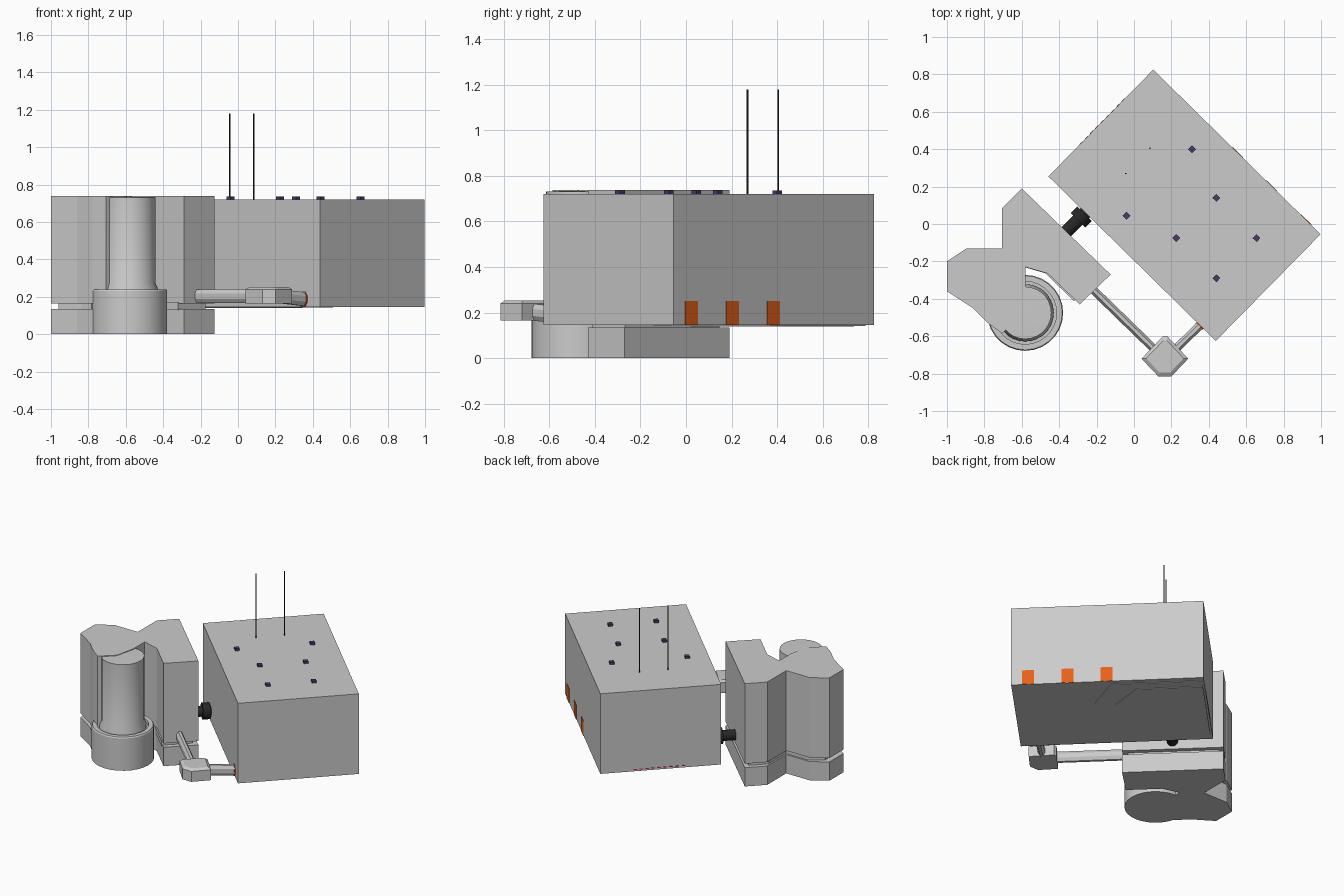
import bpy, bmesh, math
from mathutils import Vector, Matrix

if "Cube" in bpy.data.objects:
    bpy.data.objects.remove(bpy.data.objects["Cube"])

ANG = math.radians(-44.5)
U = Vector((math.cos(ANG), math.sin(ANG), 0))
V = Vector((-math.sin(ANG), math.cos(ANG), 0))
C = Vector((0.27, 0.10, 0))


def material(name, color):
    m = bpy.data.materials.new(name)
    m.diffuse_color = (*color, 1)
    m.use_nodes = True
    m.node_tree.nodes["Principled BSDF"].inputs["Base Color"].default_value = m.diffuse_color
    return m


ORANGE = material("orange", (0.80, 0.12, 0.01))
PURPLE = material("purple", (0.07, 0.04, 0.13))
BLACK = material("black", (0.02, 0.02, 0.02))
RED = material("red", (0.7, 0.02, 0.06))


def finish(name, bm, mat=None, smooth=False):
    bmesh.ops.recalc_face_normals(bm, faces=bm.faces)
    me = bpy.data.meshes.new(name)
    bm.to_mesh(me)
    bm.free()
    ob = bpy.data.objects.new(name, me)
    bpy.context.collection.objects.link(ob)
    if mat:
        me.materials.append(mat)
    if smooth:
        bpy.context.view_layer.objects.active = ob
        ob.select_set(True)
        bpy.ops.object.shade_smooth_by_angle(angle=math.radians(30))
        ob.select_set(False)
    return ob


def world(u, v, z=0):
    return C + U * u + V * v + Vector((0, 0, z))


def prism(name, pts, z0, z1, inset=1.0, mat=None):
    """Extruded outline; inset scales the top outline about its middle."""
    bm = bmesh.new()
    mid = sum((Vector(p[:2]) for p in pts), Vector((0, 0))) / len(pts)
    low = [bm.verts.new((p[0], p[1], z0)) for p in pts]
    top = [bm.verts.new((*(mid + (Vector(p[:2]) - mid) * inset), z1)) for p in pts]
    bm.faces.new(low)
    bm.faces.new(top)
    for i in range(len(pts)):
        j = (i + 1) % len(pts)
        bm.faces.new((low[i], low[j], top[j], top[i]))
    return finish(name, bm, mat)


def local_box(name, u, v, du, dv, z0, z1, mat=None):
    pts = [world(u + a * du / 2, v + b * dv / 2) for a, b in ((-1, -1), (1, -1), (1, 1), (-1, 1))]
    return prism(name, pts, z0, z1, mat=mat)


def tube(name, a, b, r, sides=16, mat=None, squash=1.0):
    """Cylinder between two points; squash scales its width against its height."""
    a, b = Vector(a), Vector(b)
    d = (b - a).normalized()
    side = d.cross(Vector((0, 0, 1)))
    side = side.normalized() if side.length > 0.01 else Vector((1, 0, 0))
    up = side.cross(d)
    rot = Matrix((side, up, d)).transposed().to_4x4()
    bm = bmesh.new()
    bmesh.ops.create_cone(bm, cap_ends=True, segments=sides, radius1=r, radius2=r, depth=(b - a).length)
    mtx = Matrix.Translation((a + b) / 2) @ rot @ Matrix.Diagonal((squash, 1, 1, 1))
    mtx = mtx @ Matrix.Rotation(math.pi / sides, 4, 'Z')
    bm.transform(mtx)
    return finish(name, bm, mat, sides > 8)


def lathe(name, profile, center, steps=28):
    bm = bmesh.new()
    vs = [bm.verts.new((r, 0, z)) for r, z in profile]
    es = [bm.edges.new(p) for p in zip(vs, vs[1:])]
    bmesh.ops.spin(bm, geom=vs + es, cent=(0, 0, 0), axis=(0, 0, 1), angle=2 * math.pi, steps=steps)
    bmesh.ops.remove_doubles(bm, verts=bm.verts, dist=1e-4)
    bm.transform(Matrix.Translation((*center, 0)))
    return finish(name, bm, smooth=True)


# Main housing, turned on the ground plane
local_box("housing", 0, 0, 1.255, 0.80, 0.145, 0.72)

# Stepped plates under the housing
for name, wide, tip, w, t, z in (("outer_under_plate", -0.02, 0.10, 0.36, 0.13, 0.142),
                                 ("inner_under_plate", -0.18, -0.03, 0.29, 0.10, 0.139)):
    outline = [(-0.615, -w), (wide, -w), (tip, -t), (tip, t), (wide, w), (-0.615, w)]
    prism(name, [world(u, v) for u, v in outline], z, 0.146)

# Orange vents along the lower long side
for i in range(3):
    local_box(f"vent_{i}", 0.004 + 0.2565 * i, 0.4, 0.078, 0.006, 0.146, 0.25, ORANGE)

# Red marks along the lower end face
for i in range(9):
    local_box(f"mark_{i}", -0.6275, -0.15 + 0.04 * i, 0.004, 0.022, 0.155, 0.161, RED)

# Purple roof studs and two thin antennas
for i, (x, y) in enumerate(((-0.04, 0.045), (0.31, 0.40), (0.225, -0.075),
                            (0.44, 0.14), (0.44, -0.29), (0.655, -0.075))):
    p = Vector((x, y, 0)) - C
    local_box(f"roof_stud_{i}", p.dot(U), p.dot(V), 0.03, 0.03, 0.72, 0.736, PURPLE)
for i, (x, y) in enumerate(((-0.045, 0.27), (0.085, 0.405))):
    tube(f"antenna_{i}", (x, y, 0.72), (x, y, 1.18), 0.004, 8, BLACK)

# Tower body in two layers with a recessed joint
BODY = [(-0.6, 0.19), (-0.705, 0.085), (-0.705, -0.13), (-0.895, -0.13), (-1.0, -0.20),
        (-1.0, -0.36), (-0.86, -0.45), (-0.78, -0.53), (-0.705, -0.585), (-0.61, -0.50),
        (-0.58, -0.36), (-0.58, -0.23), (-0.46, -0.265), (-0.29, -0.43), (-0.125, -0.27)]
MID = Vector((-0.60, -0.25))
prism("tower_base", BODY, 0, 0.135)
prism("tower_joint", [MID + (Vector(p) - MID) * 0.9 for p in BODY], 0.13, 0.17)
prism("tower_body", BODY, 0.163, 0.738)

# Round column rising from a grooved collar
lathe("column", [(0, 0), (0.203, 0), (0.203, 0.232), (0.198, 0.24), (0.168, 0.24), (0.168, 0.215),
                 (0.153, 0.215), (0.153, 0.245), (0.14, 0.275), (0.14, 0.732), (0, 0.735)],
      (-0.582, -0.475))

# Dark coupling between tower and housing
tube("coupling_pipe", (-0.38, -0.06, 0.22), (-0.23, 0.09, 0.22), 0.036, 16, BLACK)
tube("coupling_collar", (-0.30, 0.02, 0.22), (-0.265, 0.055, 0.22), 0.056, 16, BLACK)

# Elbow arm linking tower and housing
HEAD = [(0.04, -0.72), (0.13, -0.815), (0.20, -0.815), (0.29, -0.72), (0.178, -0.60), (0.155, -0.60)]
prism("arm_elbow", HEAD, 0.165, 0.24)
prism("arm_elbow_cap", HEAD, 0.24, 0.253, 0.8)
tube("arm_long_rod", (-0.22, -0.35, 0.203), (0.13, -0.69, 0.203), 0.04, 8, squash=0.6)
tube("arm_short_rod", (0.20, -0.69, 0.205), (0.355, -0.54, 0.187), 0.04, 8, squash=0.6)
tube("arm_tip", (0.348, -0.547, 0.188), (0.36, -0.535, 0.187), 0.043, 8, ORANGE, 0.65)
